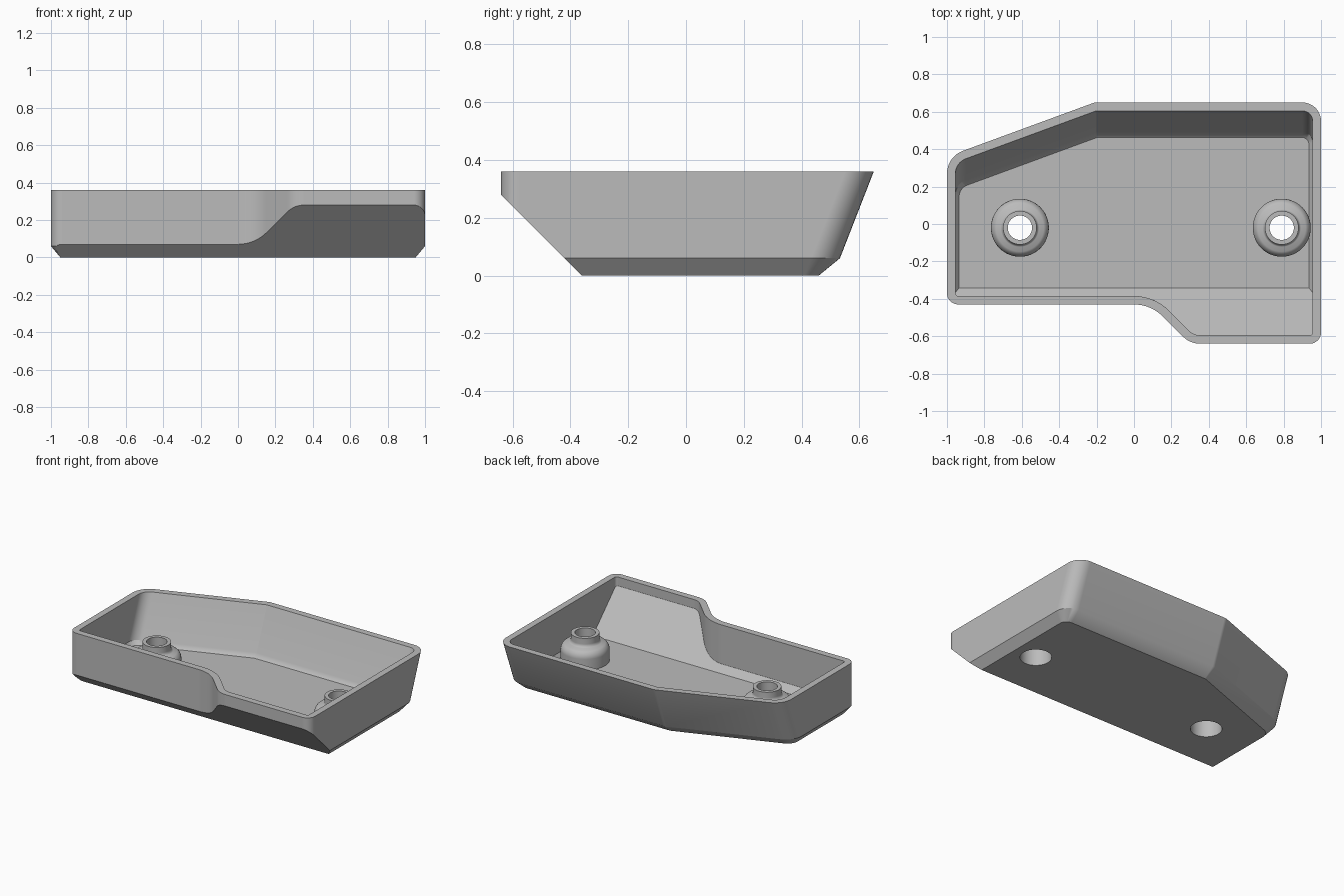
import bpy, bmesh, math
from mathutils import Vector

cube = bpy.data.objects.get("Cube")
if cube:
    bpy.data.objects.remove(cube, do_unlink=True)

HEIGHT, WALL, LEAN = 0.36, 0.045, 0.39
# Plan outline, counter-clockwise: x, y, corner radius
PLAN = [(-1, -.43, .06), (.09, -.43, .22), (.30, -.64, .13), (1, -.64, .06),
        (1, .65, .1), (-.21, .65, .06), (-1, .36, .13)]
BOSSES = [(-.61, -.02), (.79, -.02)]

grey = bpy.data.materials.new("plain grey")
grey.use_nodes = True
colour = (0.5, 0.5, 0.5, 1)
grey.diffuse_color = colour
grey.node_tree.nodes["Principled BSDF"].inputs["Base Color"].default_value = colour


def make_object(name, bm):
    bmesh.ops.recalc_face_normals(bm, faces=bm.faces)
    mesh = bpy.data.meshes.new(name)
    bm.to_mesh(mesh)
    bm.free()
    mesh.materials.append(grey)
    obj = bpy.data.objects.new(name, mesh)
    bpy.context.collection.objects.link(obj)
    return obj


def outline(inset, z, steps=8):
    """Rounded plan outline, inset, with its back leaning inwards towards the floor."""
    pts = [Vector(p[:2]) for p in PLAN]
    result = []
    for i, p in enumerate(pts):
        a = (p - pts[i - 1]).normalized()
        b = (pts[(i + 1) % len(pts)] - p).normalized()
        turn = math.atan2(a.x * b.y - a.y * b.x, a.dot(b))
        side = math.copysign(1, turn)
        normals = Vector((-a.y, a.x)), Vector((-b.y, b.x))
        miter = (normals[0] + normals[1]) / (1 + normals[0].dot(normals[1]))
        corner = p + miter * inset
        radius = max(PLAN[i][2] - side * inset, .015)
        start = corner - a * radius * math.tan(abs(turn) / 2)
        centre = start + normals[0] * side * radius
        for k in range(steps + 1):
            ang = turn * k / steps
            arm = start - centre
            q = centre + Vector((arm.x * math.cos(ang) - arm.y * math.sin(ang),
                                 arm.x * math.sin(ang) + arm.y * math.cos(ang)))
            if p.y > 0:
                q.y -= LEAN * (HEIGHT - z)
            result.append((q.x, q.y, z))
    return result


def tray_solid(name, levels, slope, round_width):
    """Loft the outline through (z, inset) levels and cut the front underside at 45 degrees."""
    bm = bmesh.new()
    rings = [[bm.verts.new(c) for c in outline(inset, z)] for z, inset in levels]
    n = len(rings[0])
    for low, high in zip(rings, rings[1:]):
        for i in range(n):
            j = (i + 1) % n
            bm.faces.new((low[i], low[j], high[j], high[i]))
    bm.faces.new(rings[0][::-1])
    bm.faces.new(rings[-1])
    cut = bmesh.ops.bisect_plane(bm, geom=bm.verts[:] + bm.edges[:] + bm.faces[:],
                                 plane_co=(0, slope, 0), plane_no=(0, -1, -1),
                                 clear_outer=True)
    rim = [e for e in cut["geom_cut"] if isinstance(e, bmesh.types.BMEdge)]
    caps = bmesh.ops.holes_fill(bm, edges=rim, sides=0)["faces"]
    bmesh.ops.recalc_face_normals(bm, faces=bm.faces)
    # Soften the edge between the front wall and the slope
    soft = {e for f in caps for e in f.edges
            if any(o.normal.y < -.5 and abs(o.normal.z) < .2 for o in e.link_faces)}
    bmesh.ops.bevel(bm, geom=list(soft), offset=round_width, offset_type='OFFSET',
                    segments=5, profile=.5, affect='EDGES', clamp_overlap=True)
    return make_object(name, bm)


def subtract(target, cutter):
    mod = target.modifiers.new("cut", 'BOOLEAN')
    mod.operation, mod.solver, mod.object = 'DIFFERENCE', 'EXACT', cutter
    bpy.context.view_layer.objects.active = target
    bpy.ops.object.modifier_apply(modifier=mod.name)
    bpy.data.objects.remove(cutter, do_unlink=True)


def lathe(name, profile, x, y, segments=48):
    """Turn a closed profile of (radius, z) points into a ring."""
    bm = bmesh.new()
    rings = []
    for s in range(segments):
        a = math.tau * s / segments
        rings.append([bm.verts.new((x + r * math.cos(a), y + r * math.sin(a), z))
                      for r, z in profile])
    n = len(profile)
    for s in range(segments):
        a, b = rings[s], rings[(s + 1) % segments]
        for i in range(n):
            j = (i + 1) % n
            bm.faces.new((a[i], b[i], b[j], a[j]))
    return make_object(name, bm)


# Tray shell: outer body minus cavity
tray = tray_solid("tray_shell", [(0, .05), (.06, 0), (HEIGHT, 0)], -.36, .05)
cavity = tray_solid("cavity_cutter", [(WALL, .065), (.07, WALL), (HEIGHT + .06, WALL)],
                    -.36 + WALL * math.sqrt(2), .035)
subtract(tray, cavity)

# Screw holes through the floor
for x, y in BOSSES:
    bm = bmesh.new()
    bmesh.ops.create_cone(bm, cap_ends=True, segments=48, radius1=.1, radius2=.1, depth=.3)
    bmesh.ops.translate(bm, verts=bm.verts, vec=(x, y, 0))
    subtract(tray, make_object("hole_cutter", bm))

# Hollow stepped bosses: wide domed base, narrow neck, counterbore below
arc = [math.radians(15 * k) for k in range(5)]
dome = [(.1 + .055 * math.cos(a), .12 + .055 * math.sin(a)) for a in arc]
flare = [(.115 - .025 * math.sin(a), .195 - .025 * math.cos(a))
         for a in (math.radians(d) for d in (30, 50, 70, 90))]
profile = [(.1, .03), (.155, .03)] + dome + flare + [(.09, .235), (.065, .235),
                                                  (.065, .13), (.1, .13)]
parts = [tray]
for label, (x, y) in zip(("right", "left"), BOSSES):
    parts.append(lathe(label + "_screw_boss", profile, x, y))

# Smooth shading with crisp edges
bpy.ops.object.select_all(action='DESELECT')
for obj in parts:
    obj.select_set(True)
bpy.context.view_layer.objects.active = tray
bpy.ops.object.shade_smooth_by_angle(angle=math.radians(30))
for obj in parts:
    mod = obj.modifiers.new("even_normals", 'WEIGHTED_NORMAL')
    mod.keep_sharp = True
